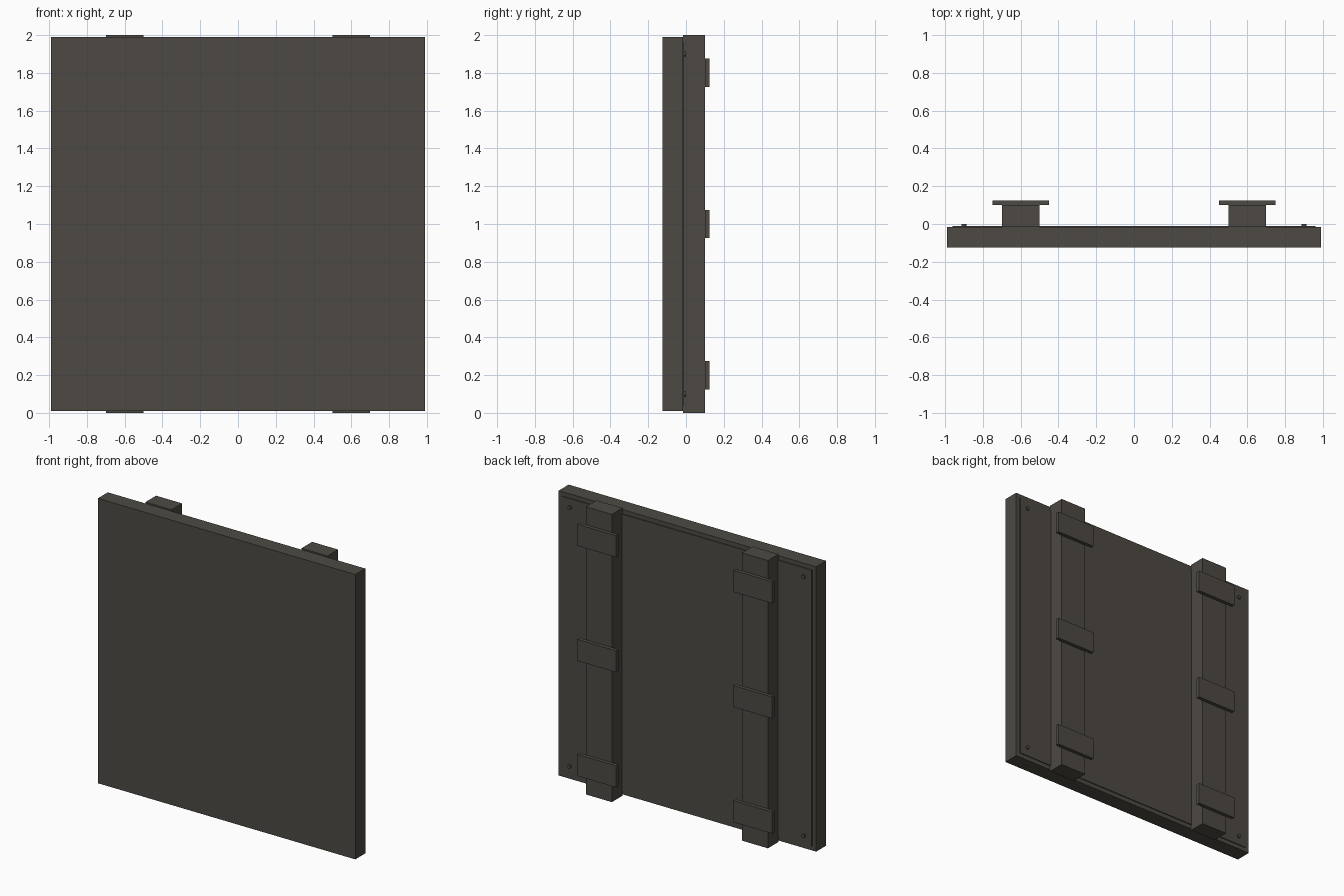
import bpy
import bmesh
from math import pi
from mathutils import Matrix, Vector

cube = bpy.data.objects.get("Cube")
if cube:
    bpy.data.objects.remove(cube, do_unlink=True)

COLOUR = (0.075, 0.068, 0.056, 1.0)
metal = bpy.data.materials.new("dark_warm_grey")
metal.use_nodes = True
metal.diffuse_color = COLOUR
metal.node_tree.nodes["Principled BSDF"].inputs["Base Color"].default_value = COLOUR


def add_object(name, bm):
    mesh = bpy.data.meshes.new(name)
    bm.to_mesh(mesh)
    bm.free()
    mesh.materials.append(metal)
    obj = bpy.data.objects.new(name, mesh)
    bpy.context.collection.objects.link(obj)
    return obj


def box(name, low, high):
    low, high = Vector(low), Vector(high)
    bm = bmesh.new()
    bmesh.ops.create_cube(bm, size=1, matrix=Matrix.Translation((low + high) / 2)
                          @ Matrix.Diagonal((high - low).to_4d()))
    return add_object(name, bm)


def bolt(name, x, z):
    bm = bmesh.new()
    place = Matrix.Translation((x, -0.007, z)) @ Matrix.Rotation(pi / 2, 4, "X")
    bmesh.ops.create_cone(bm, cap_ends=True, segments=12, radius1=0.013,
                          radius2=0.013, depth=0.014, matrix=place)
    return add_object(name, bm)


# Main slab and the thin sheet on its back
box("front_panel", (-0.99, -0.125, 0.01), (0.99, -0.016, 1.99))
box("back_sheet", (-0.96, -0.02, 0.04), (0.96, -0.01, 1.96))

for side, s in (("left", 1), ("right", -1)):
    # Upright rail with three mounting plates
    x = 0.6 * s
    box(f"{side}_rail", (x - 0.1, -0.016, 0), (x + 0.1, 0.1, 2))
    for level, z in (("lower", 0.2), ("middle", 1.0), ("upper", 1.8)):
        box(f"{side}_{level}_mounting_plate",
            (x - 0.15, 0.1, z - 0.075), (x + 0.15, 0.125, z + 0.075))
    # Corner bolts
    for level, z in (("lower", 0.1), ("upper", 1.9)):
        bolt(f"{side}_{level}_bolt", 0.9 * s, z)
